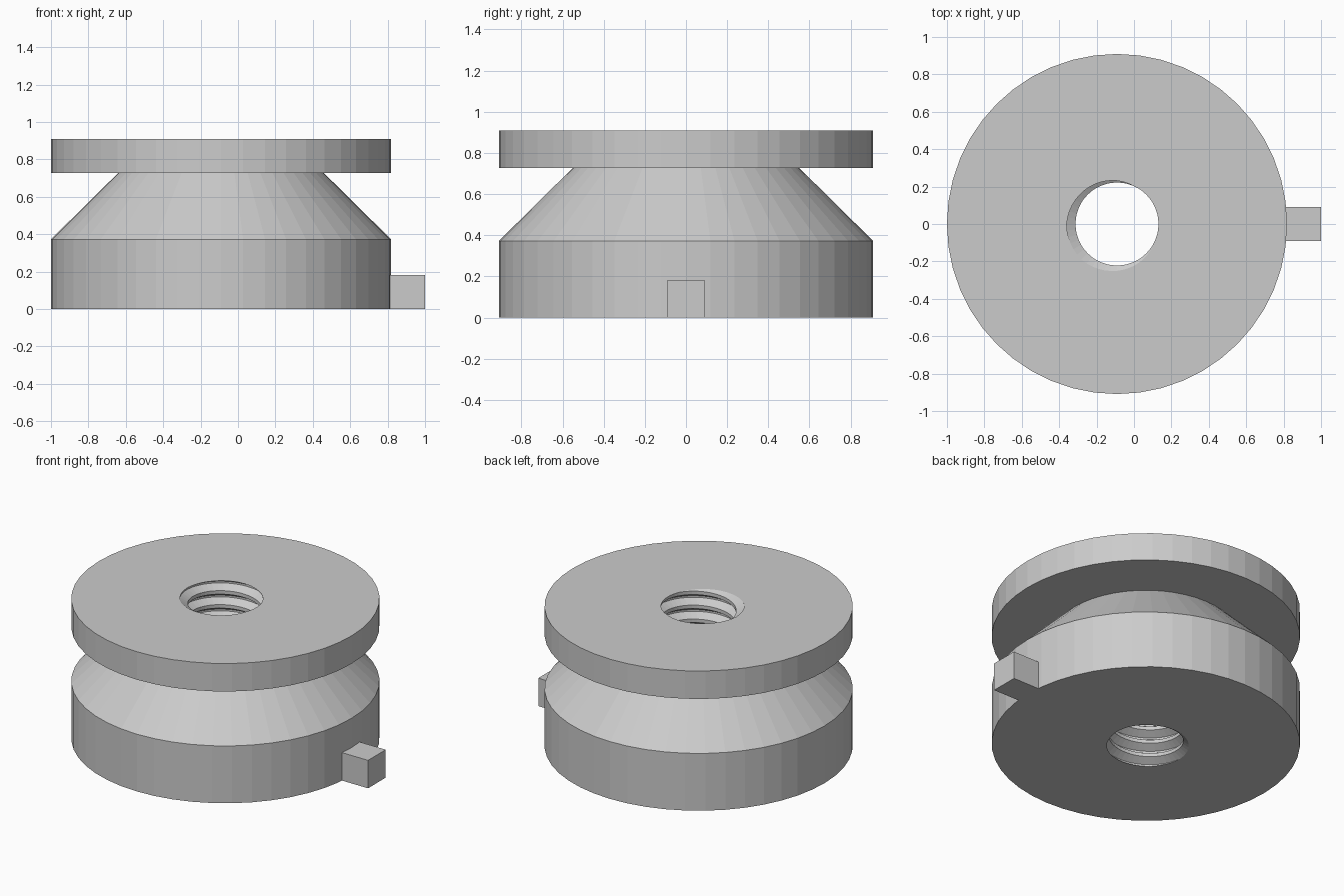
import bpy, bmesh, math

cube = bpy.data.objects.get("Cube")
if cube:
    bpy.data.objects.remove(cube, do_unlink=True)

UNIT = 1 / 11            # the model is 22 units long
CX = -UNIT               # axis of the turned body
HEIGHT = 10 * UNIT
SIDES = 48

grey = bpy.data.materials.new("light_grey")
grey.use_nodes = True
grey.diffuse_color = (0.6, 0.6, 0.6, 1)
grey.node_tree.nodes["Principled BSDF"].inputs["Base Color"].default_value = (0.6, 0.6, 0.6, 1)


def make_object(name, bm):
    bmesh.ops.remove_doubles(bm, verts=bm.verts, dist=1e-5)
    bmesh.ops.recalc_face_normals(bm, faces=bm.faces)
    mesh = bpy.data.meshes.new(name)
    bm.to_mesh(mesh)
    bm.free()
    mesh.materials.append(grey)
    obj = bpy.data.objects.new(name, mesh)
    bpy.context.collection.objects.link(obj)
    return obj


# Screw thread: one turn per unit of height, flat crests and roots
PITCH = UNIT
MINOR, MAJOR = 2.44 * UNIT, 2.96 * UNIT
KNOTS = [(0, MINOR), (0.25, MINOR), (0.5625, MAJOR), (0.6875, MAJOR), (1, MINOR)]
PHASE = 0.1875


def thread_radius(z, turn):
    p = round(z / PITCH - turn + PHASE, 6) % 1
    for (p0, r0), (p1, r1) in zip(KNOTS, KNOTS[1:]):
        if p <= p1:
            return r0 + (r1 - r0) * (p - p0) / (p1 - p0)


def column(turn):
    """Points down one side of the bore and up the outside, as a closed loop."""
    pts = []
    for k in range(-2, 13):
        for p, _ in KNOTS[:-1]:
            z = min(max((k + p + turn - PHASE) * PITCH, 0), HEIGHT)
            pts.append((thread_radius(z, turn), z))
    # rim, flange, groove and base of the outside
    outside = [(10, 10), (10, 8), (6.05, 8), (10, 4.1), (10, 0)]
    pts += [(r * UNIT, z * UNIT) for r, z in outside]
    return pts


# Turned body with threaded bore
bm = bmesh.new()
columns = []
for i in range(SIDES + 1):
    a = 2 * math.pi * i / SIDES
    columns.append([bm.verts.new((CX + r * math.cos(a), r * math.sin(a), z))
                    for r, z in column(i / SIDES)])
for left, right in zip(columns, columns[1:]):
    for j in range(len(left)):
        n = (j + 1) % len(left)
        bm.faces.new((left[j], right[j], right[n], left[n]))
make_object("grooved_body", bm)

# Small square stop on the model's left side
bm = bmesh.new()
bmesh.ops.create_cube(bm, size=1)
inner, outer = 0.805, 1.0
for v in bm.verts:
    v.co.x = inner if v.co.x < 0 else outer
    v.co.y *= 2 * UNIT
    v.co.z = (v.co.z + 0.5) * 2 * UNIT
make_object("side_stop", bm)
